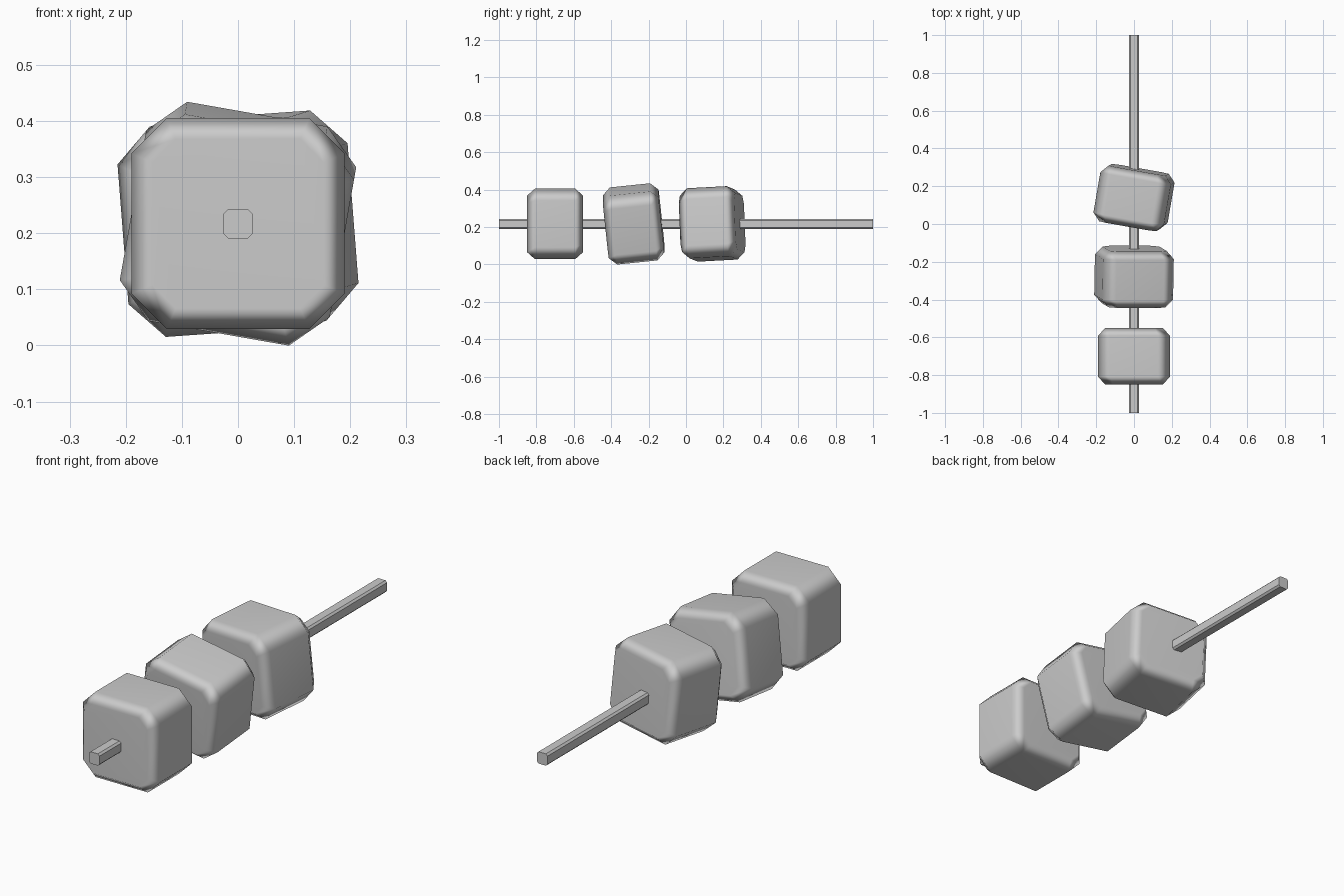
import bpy, bmesh
from math import radians

if "Cube" in bpy.data.objects:
    bpy.data.objects.remove(bpy.data.objects["Cube"])


def octagon(hx, hz, c):
    """Rectangle with chamfered corners in the XZ plane."""
    return [(hx - c, -hz), (hx, -hz + c), (hx, hz - c), (hx - c, hz),
            (-hx + c, hz), (-hx, hz - c), (-hx, -hz + c), (-hx + c, -hz)]


def loft(name, sections, loc, rot=(0, 0, 0)):
    """Skin octagon sections (y, hx, hz, chamfer) along y."""
    bm = bmesh.new()
    rings = [[bm.verts.new((x, y, z)) for x, z in octagon(hx, hz, c)]
             for y, hx, hz, c in sections]
    for a, b in zip(rings, rings[1:]):
        for i in range(8):
            j = (i + 1) % 8
            bm.faces.new((a[i], a[j], b[j], b[i]))
    bm.faces.new(rings[0])
    bm.faces.new(rings[-1][::-1])
    bmesh.ops.recalc_face_normals(bm, faces=bm.faces)
    me = bpy.data.meshes.new(name)
    bm.to_mesh(me)
    bm.free()
    ob = bpy.data.objects.new(name, me)
    bpy.context.collection.objects.link(ob)
    ob.location = loc
    ob.rotation_euler = [radians(a) for a in rot]
    return ob


ZC = 0.217

# Square stick running front to back
loft("stick", [(-1, 0.026, 0.026, 0.008), (1, 0.026, 0.026, 0.008)], (0, 0, ZC))

# Three chamfered chunks, each turned a little differently
block = [(-0.15, 0.153, 0.151, 0.042), (-0.108, 0.19, 0.188, 0.063),
         (0.108, 0.19, 0.188, 0.063), (0.15, 0.153, 0.151, 0.042)]
for name, y, rot in [("front_chunk", -0.70, (0, 0, 0)),
                     ("middle_chunk", -0.28, (6, 10, 0)),
                     ("back_chunk", 0.14, (3, -4, -10))]:
    ob = loft(name, block, (0, y, ZC), rot)
    ob.data.shade_smooth()
    # Weighted normals keep the broad faces flat
    mod = ob.modifiers.new("face_normals", 'WEIGHTED_NORMAL')
    mod.weight = 60
